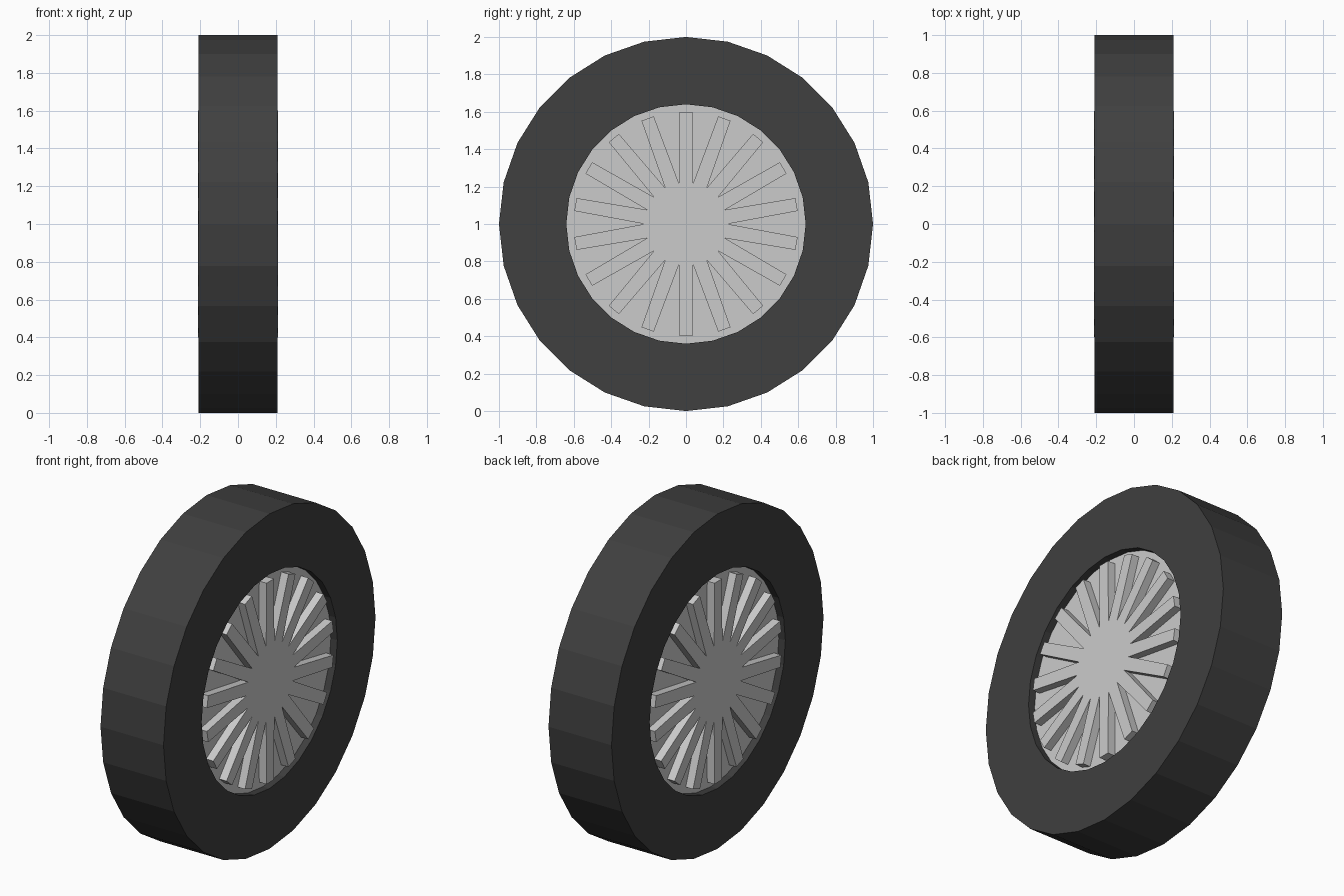
import bpy, bmesh
from math import sin, cos, pi

if "Cube" in bpy.data.objects:
    bpy.data.objects.remove(bpy.data.objects["Cube"])

SIDES, SPOKES = 28, 18
CZ = 1.0


def material(name, v):
    m = bpy.data.materials.new(name)
    m.diffuse_color = (v, v, v, 1)
    m.use_nodes = True
    m.node_tree.nodes["Principled BSDF"].inputs["Base Color"].default_value = m.diffuse_color
    return m


def make_object(name, bm, mat=None):
    bmesh.ops.recalc_face_normals(bm, faces=bm.faces)
    me = bpy.data.meshes.new(name)
    bm.to_mesh(me)
    bm.free()
    ob = bpy.data.objects.new(name, me)
    ob.location.z = CZ
    bpy.context.collection.objects.link(ob)
    if mat:
        me.materials.append(mat)
    return ob


def circle(r):
    return [(r * sin(2 * pi * i / SIDES), r * cos(2 * pi * i / SIDES)) for i in range(SIDES)]


def prism(name, outline, x0, x1, mat=None):
    # Extrude a y-z outline along x
    bm = bmesh.new()
    face = bm.faces.new([bm.verts.new((x0, y, z)) for y, z in outline])
    out = bmesh.ops.extrude_face_region(bm, geom=[face], use_keep_orig=True)
    for v in out["geom"]:
        if isinstance(v, bmesh.types.BMVert):
            v.co.x = x1
    return make_object(name, bm, mat)


# Tyre: rectangular section swept round the axle
bm = bmesh.new()
section = [(-0.208, 1.0), (0.208, 1.0), (0.208, 0.64), (-0.208, 0.64)]
rings = [[bm.verts.new((x, y, z)) for y, z in circle(r)] for x, r in section]
for k in range(4):
    a, b = rings[k], rings[(k + 1) % 4]
    for i in range(SIDES):
        j = (i + 1) % SIDES
        bm.faces.new((a[i], a[j], b[j], b[i]))
make_object("tyre", bm, material("rubber", 0.05))

# Recessed wheel disc
prism("wheel_disc", circle(0.64), -0.165, 0.165, material("disc_grey", 0.57))

# Star of spokes on each side: two tip corners and one valley per spoke
star = []
for i in range(SPOKES):
    a = 2 * pi * i / SPOKES
    for y, z in ((-0.035, 0.6), (0.035, 0.6)):
        star.append((y * cos(a) + z * sin(a), z * cos(a) - y * sin(a)))
    v = a + pi / SPOKES
    star.append((0.222 * sin(v), 0.222 * cos(v)))
for side, name in ((1, "spokes_right"), (-1, "spokes_left")):
    prism(name, star, side * 0.165, side * 0.213)
